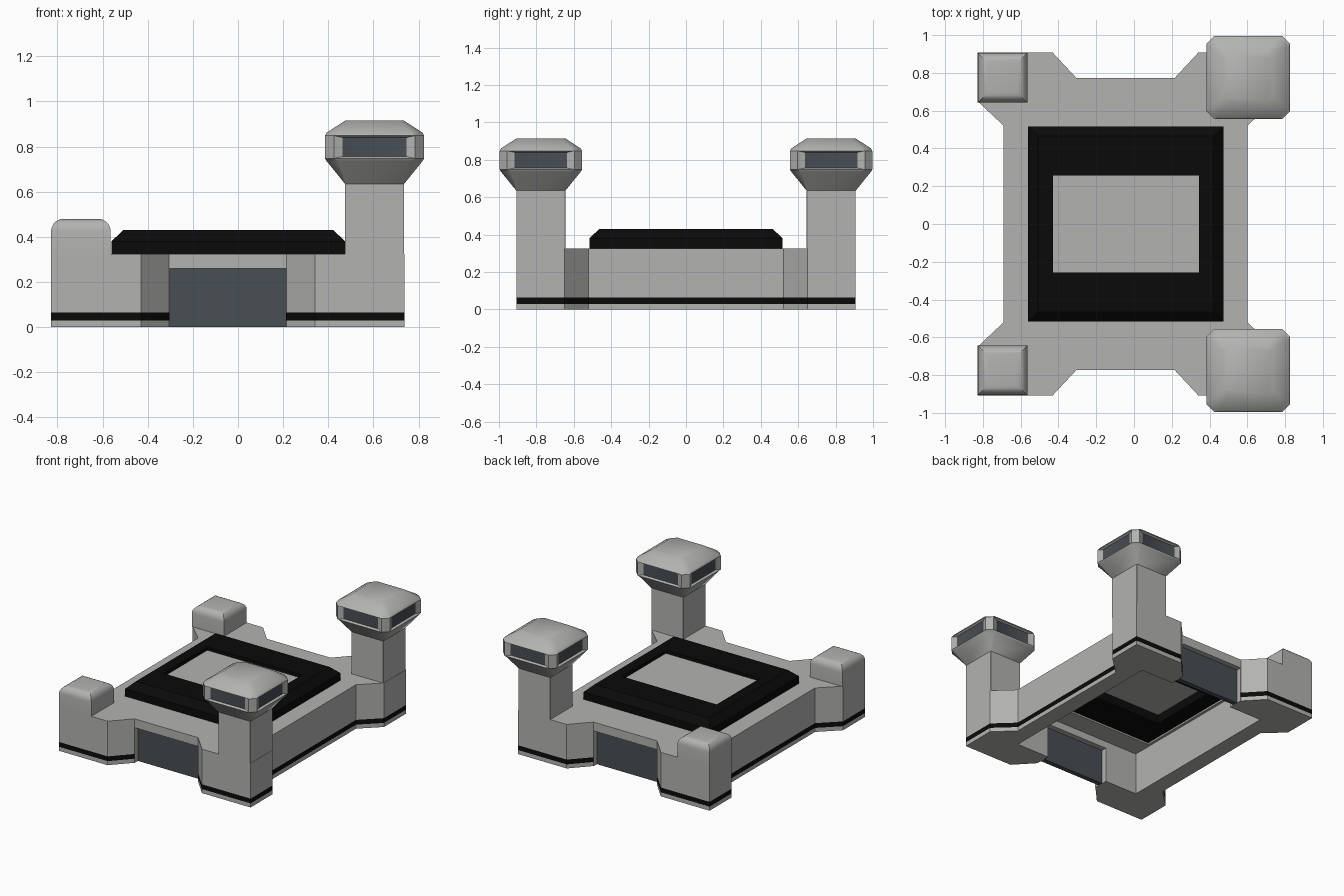
import bpy, bmesh, math

if "Cube" in bpy.data.objects:
    bpy.data.objects.remove(bpy.data.objects["Cube"])

CX = -0.045  # centre line of the walls


def mat(name, rgb):
    m = bpy.data.materials.new(name)
    m.diffuse_color = (*rgb, 1)
    m.use_nodes = True
    m.node_tree.nodes["Principled BSDF"].inputs["Base Color"].default_value = m.diffuse_color
    return m


STONE = mat("light grey", (0.45, 0.45, 0.44))
BLACK = mat("black", (0.003, 0.003, 0.003))
GLASS = mat("slate grey", (0.065, 0.077, 0.088))


def finish(bm, name, mats, smooth=None):
    bmesh.ops.recalc_face_normals(bm, faces=bm.faces)
    me = bpy.data.meshes.new(name)
    bm.to_mesh(me)
    bm.free()
    for m in mats:
        me.materials.append(m)
    ob = bpy.data.objects.new(name, me)
    bpy.context.collection.objects.link(ob)
    if smooth:
        bpy.ops.object.select_all(action='DESELECT')
        ob.select_set(True)
        bpy.context.view_layer.objects.active = ob
        bpy.ops.object.shade_smooth_by_angle(angle=math.radians(smooth))
    return ob


def loft(rings, caps=True, cyclic=False):
    """Bridge equal-sized rings of points with quads."""
    bm = bmesh.new()
    rs = [[bm.verts.new(p) for p in r] for r in rings]
    n = len(rs[0])
    pairs = list(zip(rs, rs[1:])) + ([(rs[-1], rs[0])] if cyclic else [])
    for a, b in pairs:
        for i in range(n):
            j = (i + 1) % n
            bm.faces.new((a[i], a[j], b[j], b[i]))
    if caps:
        bm.faces.new(rs[0][::-1])
        bm.faces.new(rs[-1])
    return bm


def box(name, x0, x1, y0, y1, z0, z1, m):
    rings = [[(x0, y0, z), (x1, y0, z), (x1, y1, z), (x0, y1, z)] for z in (z0, z1)]
    return finish(loft(rings), name, [m])


def cut(ob, cutter):
    md = ob.modifiers.new("cut", 'BOOLEAN')
    md.operation = 'DIFFERENCE'
    md.solver = 'EXACT'
    md.object = cutter
    bpy.context.view_layer.objects.active = ob
    bpy.ops.object.modifier_apply(modifier=md.name)
    bpy.data.objects.remove(cutter)


# Fortress walls: star-like outline mirrored from one quarter, striped by height
Q = [(.645, .52), (.783, .65), (.783, .907), (.385, .907), (.26, .773)]
half = Q + [(-x, y) for x, y in Q[::-1]]
outline = half + [(-x, -y) for x, y in half]
bm = loft([[(CX + x, y, z) for x, y in outline] for z in (0, .03, .065, .325)])
for f in bm.faces:
    zs = [v.co.z for v in f.verts]
    f.material_index = int(min(zs) > .02 and max(zs) < .07)
walls = finish(bm, "fortress_walls", [STONE, BLACK])
cut(walls, box("cut_room", -.57, .48, -.66, .66, -.2, .313, STONE))
cut(walls, box("cut_roof", -.55, .465, -.505, .505, .2, .5, STONE))

# Gates in their recesses, front and back
for s, nm in ((-1, "front"), (1, "back")):
    y = sorted((s * .6, s * 1.0))
    cut(walls, box("cut_gate", -.303, .213, y[0], y[1], -.2, .26, STONE))
    y = sorted((s * .70, s * .735))
    box(nm + "_gate", -.303, .213, y[0], y[1], 0, .26, GLASS)

# Black roof frame with chamfered outer edge, and the pale panel inside it
SEC = [(.518, .516, .325), (.518, .516, .38), (.465, .465, .43),
       (.387, .256, .43), (.387, .256, .325)]
rings = [[(-.043 + sx * a, sy * b, z) for sx, sy in ((-1, -1), (1, -1), (1, 1), (-1, 1))]
         for a, b, z in SEC]
finish(loft(rings, caps=False, cyclic=True), "roof_frame", [BLACK])
box("roof_panel", -.432, .346, -.258, .258, .39, .405, STONE)


def octagon(cx, cy, h, c, z):
    k = h - c
    pts = [(h, -k), (h, k), (k, h), (-k, h), (-h, k), (-h, -k), (-k, -h), (k, -h)]
    return [(cx + x, cy + y, z) for x, y in pts]


# Watch towers on the right: shaft, flared head, recessed windows
TOWER = [(.131, .001, .325), (.131, .001, .635), (.212, .05, .735), (.22, .04, .748),
         (.22, .04, .848), (.212, .05, .862), (.13, .03, .915)]
for s, nm in ((-1, "front"), (1, "back")):
    cx, cy = .605, s * .776
    bm = loft([octagon(cx, cy, h, c, z) for h, c, z in TOWER])
    bm.normal_update()
    bmesh.ops.recalc_face_normals(bm, faces=bm.faces)
    panes = [f for f in bm.faces
             if abs(f.calc_center_median().z - .798) < .01 and f.calc_area() > .02]
    bmesh.ops.inset_individual(bm, faces=panes, thickness=.01)
    for f in panes:
        f.material_index = 1
        c = f.calc_center_median()
        on_x = abs(c.x - cx) > abs(c.y - cy)
        for v in f.verts:
            dx, dy = v.co.x - cx, v.co.y - cy
            dx = math.copysign(.205 if on_x else .141, dx)
            dy = math.copysign(.141 if on_x else .205, dy)
            v.co = (cx + dx, cy + dy, .84 if v.co.z > .798 else .756)
    finish(bm, nm + "_watch_tower", [STONE, GLASS], 35)

# Low corner blocks on the left with rounded tops
for s, nm in ((-1, "front"), (1, "back")):
    rings = []
    prof = [(0, .325)] + [(.055 * (1 - math.cos(a)), .425 + .055 * math.sin(a))
                          for a in [i * math.pi / 10 for i in range(6)]]
    for d, z in prof:
        h = .132 - d
        rings.append([(-.696 + sx * h, s * .775 + sy * h, z)
                      for sx, sy in ((-1, -1), (1, -1), (1, 1), (-1, 1))])
    finish(loft(rings), nm + "_corner_block", [STONE], 35)
